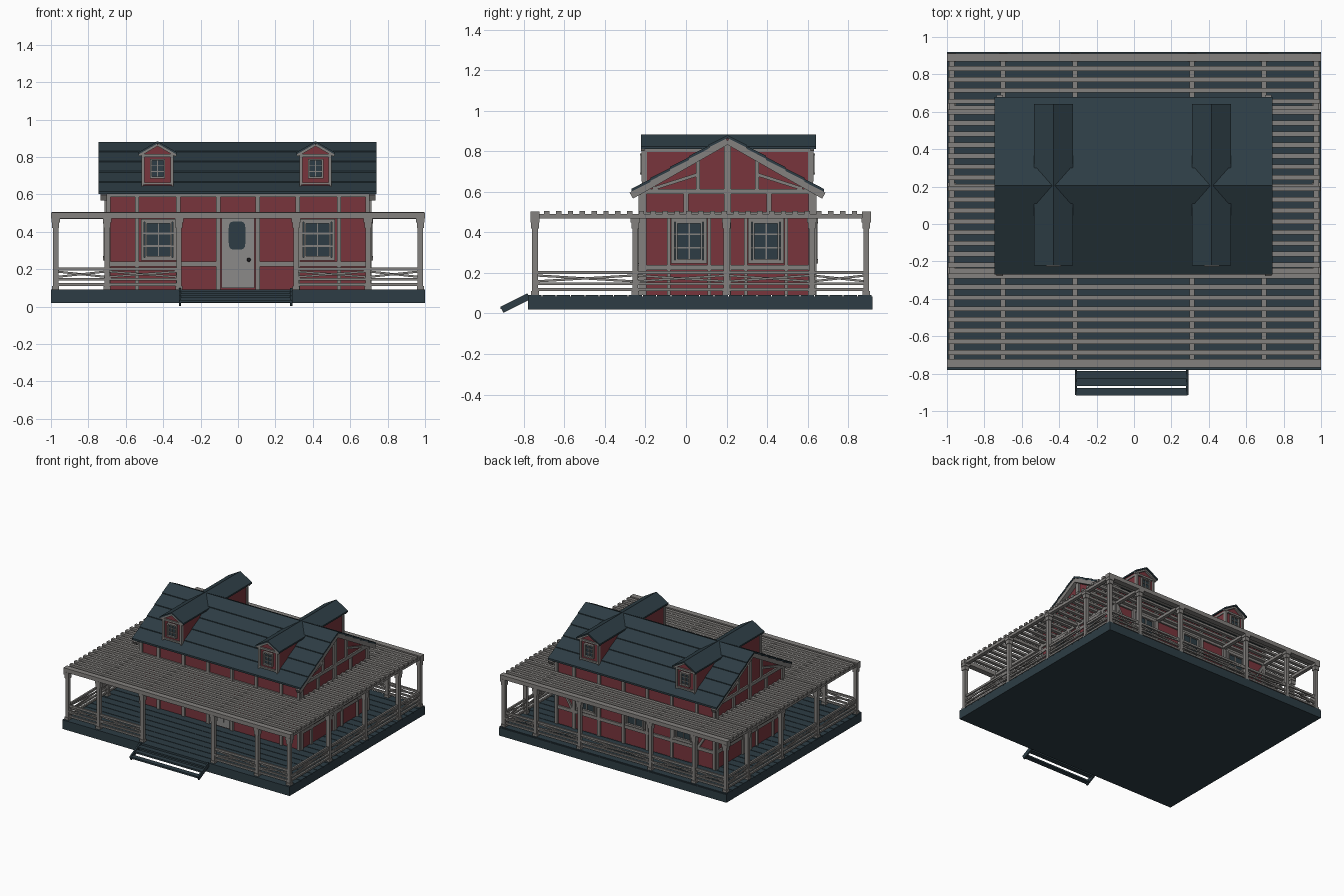
import bpy, bmesh, math
from mathutils import Matrix, Vector

cube = bpy.data.objects.get("Cube")
if cube:
    bpy.data.objects.remove(cube, do_unlink=True)


def material(name, rgb):
    m = bpy.data.materials.new(name)
    m.use_nodes = True
    m.diffuse_color = (*rgb, 1)
    m.node_tree.nodes["Principled BSDF"].inputs["Base Color"].default_value = (*rgb, 1)
    return m


RED = material("barn red", (0.19, 0.036, 0.046))
GREY = material("weathered timber", (0.23, 0.22, 0.21))
SLATE = material("dark slate", (0.026, 0.046, 0.058))
DOOR = material("door grey", (0.26, 0.255, 0.25))
BLACK = material("black iron", (0.01, 0.01, 0.012))
I = Matrix.Identity(4)


def frame(x, y, turn):
    """Local frame of a vertical face: x along it, -y outward, z up."""
    return Matrix.Translation((x, y, 0)) @ Matrix.Rotation(math.radians(turn), 4, 'Z')


class Part:
    """Collects solids and turns them into one object."""

    def __init__(self, name, mat):
        self.name, self.mat, self.bm = name, mat, bmesh.new()

    def bar(self, a, b, w, d0, d1, M=I):
        """Timber from a to b in the local xz plane, w wide, from depth d0 to d1."""
        a, b = Vector(a), Vector(b)
        v, mid = b - a, (a + b) / 2
        m = (M @ Matrix.Translation((mid.x, (d0 + d1) / 2, mid.y))
             @ Matrix.Rotation(-math.atan2(v.y, v.x), 4, 'Y')
             @ Matrix.Diagonal((v.length, abs(d1 - d0), w, 1)))
        bmesh.ops.create_cube(self.bm, size=1, matrix=m)

    def box(self, x0, x1, y0, y1, z0, z1, M=I):
        self.bar((x0, (z0 + z1) / 2), (x1, (z0 + z1) / 2), z1 - z0, y0, y1, M)

    def prism(self, pts, y0, y1, M=I):
        """Profile in local xz, extruded along local y."""
        vs = [self.bm.verts.new(M @ Vector((x, y0, z))) for x, z in pts]
        f = self.bm.faces.new(vs)
        out = bmesh.ops.extrude_face_region(self.bm, geom=[f])["geom"]
        shift = M.to_3x3() @ Vector((0, y1 - y0, 0))
        bmesh.ops.translate(self.bm, vec=shift, verts=[g for g in out if isinstance(g, bmesh.types.BMVert)])

    def finish(self):
        bmesh.ops.recalc_face_normals(self.bm, faces=self.bm.faces)
        me = bpy.data.meshes.new(self.name)
        self.bm.to_mesh(me)
        self.bm.free()
        me.materials.append(self.mat)
        bpy.context.collection.objects.link(bpy.data.objects.new(self.name, me))


MID = 0.205                      # ridge line in y
HX, HY = 0.70, 0.425             # half size of the house
SLOPE, RIDGE = 0.57, 0.88
FRONT, BACK = frame(0, MID - HY, 0), frame(0, MID + HY, 180)
RIGHT, LEFT = frame(HX, MID, 90), frame(-HX, MID, -90)
ALONG_X = frame(0, MID, 90)
DORMERS = (-0.43, 0.415)

# Deck with floor planks
deck = Part("deck", SLATE)
deck.box(-1, 1, -0.78, 0.92, 0.02, 0.084)
for i in range(24):
    y = -0.78 + i * 1.7 / 24
    deck.box(-1, 1, y, y + 0.066, 0.08, 0.092)
deck.finish()

# Entrance steps
steps = Part("front_steps", SLATE)
TURN = frame(0, 0, 90)
for x in (-0.31, 0.285):
    steps.bar((-0.908, 0.018), (-0.775, 0.085), 0.033, -x - 0.006, -x + 0.006, TURN)
for y, z in ((-0.805, 0.075), (-0.847, 0.055), (-0.896, 0.03)):
    steps.box(-0.31, 0.285, y - 0.02, y + 0.02, z - 0.008, z + 0.005)
steps.finish()

# House body and dormer bodies
walls = Part("house_walls", RED)
walls.prism([(-HY, 0.09), (HY, 0.09), (HY, 0.622), (0, 0.865), (-HY, 0.622)], -HX, HX, ALONG_X)
for cx in DORMERS:
    walls.prism([(cx - 0.08, 0.6), (cx + 0.08, 0.6), (cx + 0.08, 0.825), (cx, 0.87), (cx - 0.08, 0.825)],
                -0.205, 0.615)
walls.finish()

# Main roof in overlapping courses
roof = Part("main_roof", SLATE)
for s in (-1, 1):
    for i in range(5):
        a, b = i * 0.095, (i + 1) * 0.095
        za, zb = RIDGE - SLOPE * a, RIDGE - SLOPE * b
        roof.prism([(s * a, za), (s * b, zb + 0.006), (s * b, zb - 0.008), (s * a, za - 0.014)],
                   -0.74, 0.745, ALONG_X)
roof.finish()

# Dormer roofs
droof = Part("dormer_roofs", SLATE)
for cx in DORMERS:
    for s in (-1, 1):
        droof.prism([(cx, 0.884), (cx + s * 0.104, 0.824), (cx + s * 0.104, 0.812), (cx, 0.872)], -0.222, 0.642)
droof.finish()

# Wall timbers
timber = Part("wall_timbers", GREY)
glass = Part("window_glass", SLATE)


def post(u, z0, z1, M, w=0.024):
    timber.box(u - w / 2, u + w / 2, -0.014, 0.004, z0, z1, M)


def beam(z0, z1, u0, u1, M):
    timber.box(u0, u1, -0.012, 0.004, z0, z1, M)


def window(u, z0, z1, half, M, rows=3, t=0.016):
    """Casing, glass and glazing bars."""
    glass.box(u - half, u + half, -0.005, 0.004, z0, z1, M)
    for s in (-1, 1):
        timber.box(u + s * half - t / 2, u + s * half + t / 2, -0.02, 0, z0, z1, M)
    for z in (z0, z1):
        timber.box(u - half - t / 2, u + half + t / 2, -0.022, 0, z - t / 2, z + t / 2, M)
    bar = t * 0.45
    timber.box(u - bar / 2, u + bar / 2, -0.012, 0, z0, z1, M)
    for i in range(1, rows):
        z = z0 + (z1 - z0) * i / rows
        timber.box(u - half, u + half, -0.012, 0, z - bar / 2, z + bar / 2, M)


for M in (FRONT, BACK):
    beam(0.585, 0.612, -HX - 0.02, HX + 0.02, M)
    beam(0.47, 0.50, -HX, HX, M)
    for u in (0.105, 0.32, 0.54, 0.695):
        post(u, 0.09, 0.59, M)
        post(-u, 0.09, 0.59, M)
    for s in (-1, 1):
        beam(0.215, 0.24, s * 0.11, s * HX, M)
        window(s * 0.425, 0.255, 0.46, 0.085, M)
        window(s * 0.425, 0.265, 0.45, 0.066, M, t=0.01)
beam(0.215, 0.24, -0.11, 0.11, BACK)
window(0, 0.255, 0.46, 0.075, BACK)
for s in (-1, 1):
    timber.bar((s * 0.55, 0.23), (s * 0.69, 0.46), 0.018, -0.012, 0, BACK)

for M in (RIGHT, LEFT):
    beam(0.59, 0.615, -HY, HY, M)
    beam(0.47, 0.50, -HY, HY, M)
    beam(0.215, 0.24, -HY, HY, M)
    post(0, 0.09, 0.85, M, 0.034)
    for s in (-1, 1):
        post(s * 0.415, 0.09, 0.62, M, 0.03)
        post(s * 0.29, 0.09, 0.47, M, 0.018)
        post(s * 0.09, 0.09, 0.47, M, 0.018)
        post(s * 0.205, 0.5, 0.59, M)
        post(s * 0.145, 0.61, 0.775, M, 0.02)
        timber.bar((s * 0.15, 0.685), (s * 0.37, 0.615), 0.016, -0.012, 0, M)
        timber.bar((0, 0.852), (s * 0.475, 0.852 - 0.475 * SLOPE), 0.034, -0.036, 0, M)
        window(s * 0.19, 0.255, 0.46, 0.08, M)
        window(s * 0.19, 0.265, 0.45, 0.062, M, t=0.01)

# Dormer fronts and side trims
for cx in DORMERS:
    for M in (frame(cx, -0.205, 0), frame(cx, 0.615, 180)):
        beam(0.80, 0.815, -0.08, 0.08, M)
        beam(0.652, 0.664, -0.08, 0.08, M)
        window(0, 0.69, 0.785, 0.036, M, t=0.01)
        for s in (-1, 1):
            post(s * 0.077, 0.65, 0.82, M, 0.014)
            timber.bar((0, 0.866), (s * 0.1, 0.808), 0.014, -0.016, 0, M)
            timber.box(s * 0.078, s * 0.085, -0.012, 0.35, 0.797, 0.812, M)
            timber.box(s * 0.078, s * 0.085, -0.012, 0.012, 0.64, 0.82, M)
timber.finish()
glass.finish()

# Front door with arched glass and knob
door = Part("front_door", DOOR)
door.box(-0.088, 0.088, -0.012, 0, 0.1, 0.47, FRONT)
for z in (0.14, 0.175, 0.21, 0.245):
    door.box(-0.055, 0.04, -0.018, 0, z, z + 0.028, FRONT)
door.finish()
pane = Part("door_glass", SLATE)
arc = [(-0.005 + 0.045 * math.copysign(abs(math.cos(t)) ** 0.4, math.cos(t)),
        0.38 + 0.075 * math.copysign(abs(math.sin(t)) ** 0.4, math.sin(t)))
       for t in [math.tau * (k + 0.5) / 16 for k in range(16)]]
pane.prism(arc, -0.016, -0.01, FRONT)
pane.finish()
knob = Part("door_knob", BLACK)
bmesh.ops.create_uvsphere(knob.bm, u_segments=10, v_segments=6, radius=0.011,
                          matrix=FRONT @ Matrix.Translation((0.058, -0.022, 0.25)))
knob.finish()

# Porch posts and railings, one run per side of the deck
XS = [-0.975, -0.7, -0.315, 0.31, 0.695, 0.975]
YS = [-0.745, -0.25, 0.2, 0.62, 0.89]
posts = Part("porch_posts", GREY)
rails = Part("porch_railings", GREY)


def run(stops, M, gap=None):
    for a, b in zip(stops, stops[1:]):
        if a == gap:
            continue
        for z, h in ((0.118, 0.014), (0.146, 0.012), (0.202, 0.016)):
            rails.box(a, b, -0.007, 0.007, z - h / 2, z + h / 2, M)
        rails.bar((a, 0.158), (b, 0.188), 0.011, -0.011, -0.003, M)
        rails.bar((a, 0.188), (b, 0.158), 0.011, 0.003, 0.011, M)


spots = {(x, y) for x in XS for y in (YS[0], YS[-1])} | {(x, y) for x in (XS[0], XS[-1]) for y in YS}
for x, y in sorted(spots):
    for r, z0, z1 in ((0.014, 0.09, 0.47), (0.019, 0.42, 0.45), (0.023, 0.45, 0.472), (0.019, 0.09, 0.11)):
        posts.box(x - r, x + r, y - r, y + r, z0, z1)
posts.finish()
run(XS, frame(0, YS[0], 0), gap=-0.315)
run(XS, frame(0, YS[-1], 0))
for x in (XS[0], XS[-1]):
    run(YS, frame(x, 0, 90))
rails.finish()

# Pergola beams and slats
pergola = Part("pergola", GREY)
for y in (YS[0], YS[-1]):
    pergola.box(-1, 1, y - 0.022, y + 0.022, 0.47, 0.502)
for x in XS:
    pergola.box(x - 0.014, x + 0.014, YS[0], MID - HY if abs(x) < 0.9 else YS[-1], 0.468, 0.492)
    pergola.box(x - 0.014, x + 0.014, MID + HY, YS[-1], 0.468, 0.492)
for y in YS[1:-1]:
    for s in (-1, 1):
        pergola.box(s * HX, s * 0.975, y - 0.014, y + 0.014, 0.468, 0.49)
for i in range(1, 28):
    y = YS[0] + i * (YS[-1] - YS[0]) / 28
    if abs(y - MID) > HY + 0.01:
        pergola.box(-0.995, 0.995, y - 0.013, y + 0.013, 0.488, 0.506)
    else:
        for s in (-1, 1):
            pergola.box(s * HX, s * 0.995, y - 0.013, y + 0.013, 0.488, 0.506)
pergola.finish()
